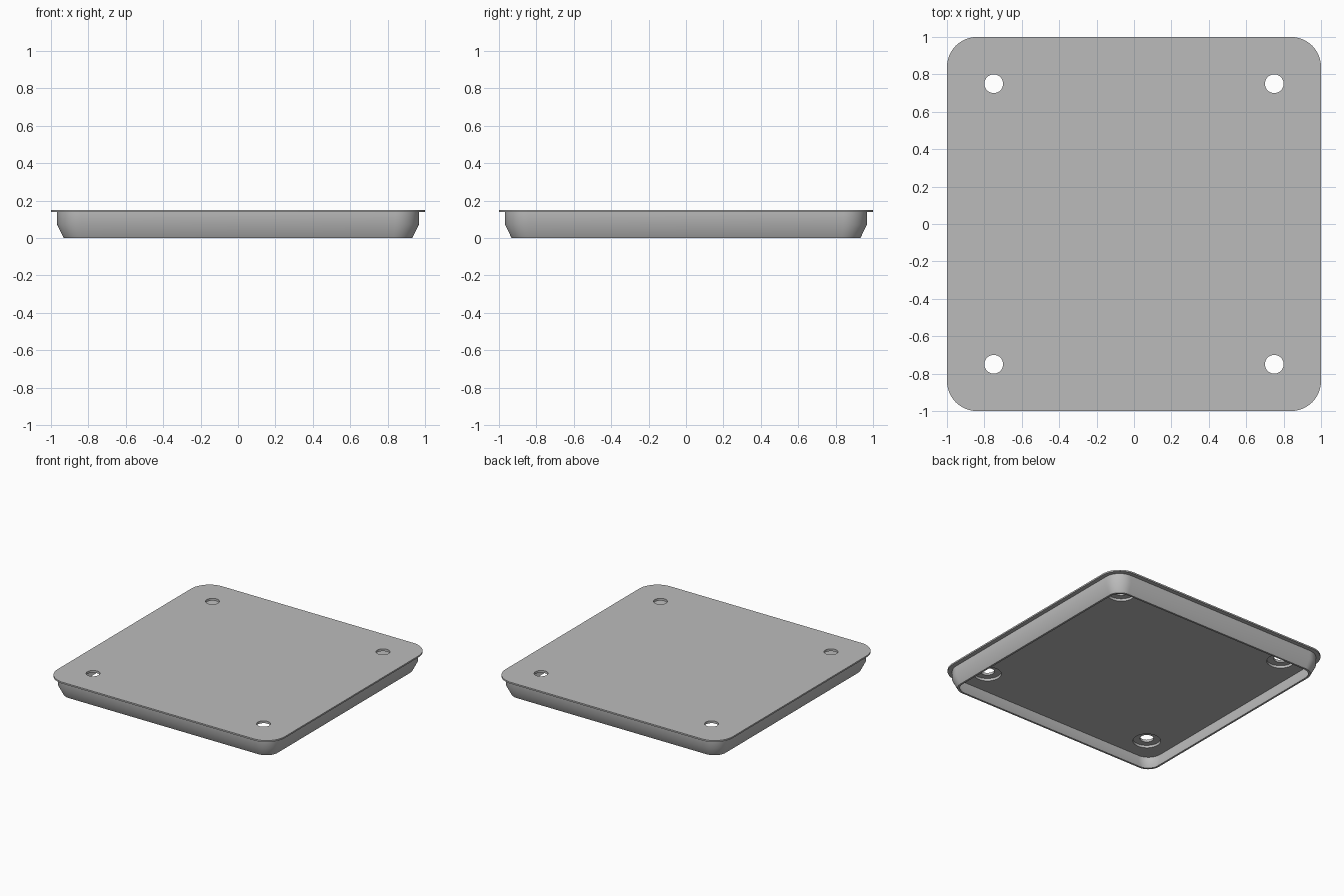
import bpy, bmesh, math
from mathutils import Vector

cube = bpy.data.objects.get("Cube")
if cube:
    bpy.data.objects.remove(cube, do_unlink=True)

grey = bpy.data.materials.new("plain grey")
grey.use_nodes = True
COLOUR = (0.5, 0.5, 0.5, 1)
grey.diffuse_color = COLOUR
grey.node_tree.nodes["Principled BSDF"].inputs["Base Color"].default_value = COLOUR

ARC_STEPS = 12


def rounded_square(half, radius, z):
    """Points of a square with rounded corners, counter-clockwise."""
    points = []
    for quarter in range(4):
        start = quarter * math.pi / 2
        sx = 1 if quarter in (0, 3) else -1
        sy = 1 if quarter < 2 else -1
        for i in range(ARC_STEPS + 1):
            a = start + i / ARC_STEPS * math.pi / 2
            points.append(Vector((sx * (half - radius) + radius * math.cos(a),
                                  sy * (half - radius) + radius * math.sin(a), z)))
    return points


def loft(name, sections):
    """Solid skinned through rounded squares, capped at both ends."""
    bm = bmesh.new()
    rings = [[bm.verts.new(p) for p in rounded_square(*s)] for s in sections]
    for a, b in zip(rings, rings[1:]):
        for i in range(len(a)):
            j = (i + 1) % len(a)
            bm.faces.new((a[i], a[j], b[j], b[i]))
    bm.faces.new(rings[0])
    bm.faces.new(rings[-1])
    bmesh.ops.recalc_face_normals(bm, faces=bm.faces)
    mesh = bpy.data.meshes.new(name)
    bm.to_mesh(mesh)
    bm.free()
    mesh.materials.append(grey)
    obj = bpy.data.objects.new(name, mesh)
    bpy.context.collection.objects.link(obj)
    return obj


def drill(target, x, y, radius, low, high):
    """Cut a round vertical hole out of the target."""
    bpy.ops.mesh.primitive_cylinder_add(vertices=48, radius=radius, depth=high - low,
                                        location=(x, y, (low + high) / 2))
    cutter = bpy.context.object
    cutter.name = "hole_cutter"
    cutter.hide_render = True
    cutter.data.materials.append(grey)
    cut = target.modifiers.new("hole", 'BOOLEAN')
    cut.operation = 'DIFFERENCE'
    cut.solver = 'EXACT'
    cut.object = cutter
    bpy.context.view_layer.objects.active = target
    bpy.ops.object.modifier_apply(modifier=cut.name)
    bpy.data.objects.remove(cutter, do_unlink=True)


# Tray: top plate, thin lip, outer skirt, tapered foot, hollow underside
tray = loft("tray_plate", [
    (1.0, 0.16, 0.15),
    (1.0, 0.16, 0.138),
    (0.967, 0.127, 0.138),
    (0.967, 0.127, 0.072),
    (0.932, 0.1, 0.0),
    (0.917, 0.09, 0.0),
    (0.95, 0.11, 0.072),
    (0.95, 0.11, 0.112),
])

# Screw holes with a wider recess underneath
for x in (-0.75, 0.75):
    for y in (-0.75, 0.75):
        drill(tray, x, y, 0.05, 0.05, 0.25)
        drill(tray, x, y, 0.1, 0.05, 0.132)

# Smooth the walls, keep the sharp edges
bpy.ops.object.select_all(action='DESELECT')
tray.select_set(True)
bpy.context.view_layer.objects.active = tray
bpy.ops.object.shade_smooth_by_angle(angle=math.radians(30))
